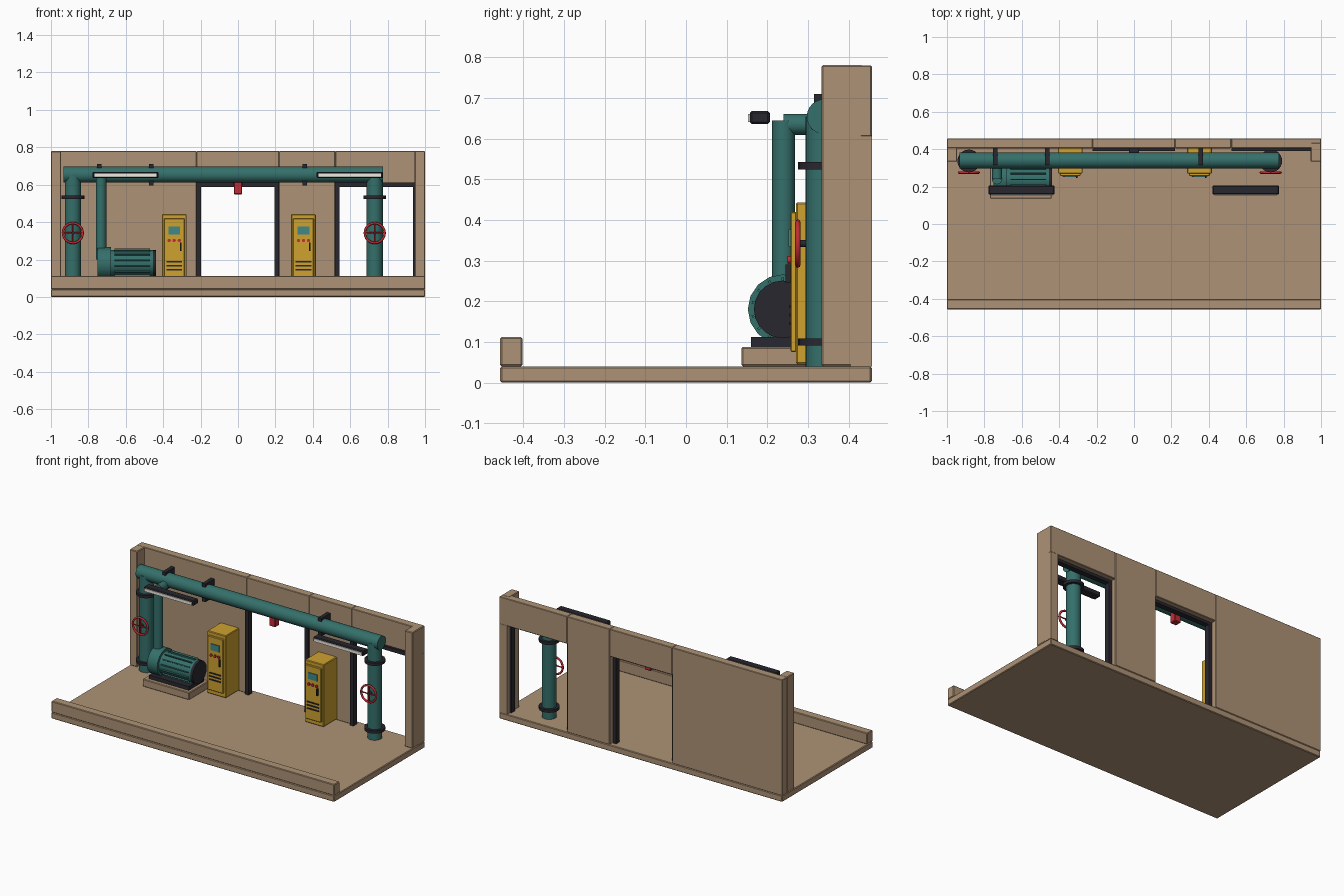
import bpy, math
from mathutils import Vector

if "Cube" in bpy.data.objects:
    bpy.data.objects.remove(bpy.data.objects["Cube"])


def material(name, rgb):
    m = bpy.data.materials.new(name)
    m.diffuse_color = (*rgb, 1)
    m.use_nodes = True
    m.node_tree.nodes["Principled BSDF"].inputs["Base Color"].default_value = m.diffuse_color
    return m


STONE = material("sandstone", (0.42, 0.29, 0.18))
TEAL = material("teal_paint", (0.035, 0.16, 0.145))
DARK = material("dark_metal", (0.022, 0.02, 0.028))
YELLOW = material("yellow_paint", (0.62, 0.36, 0.03))
RED = material("red_paint", (0.55, 0.025, 0.035))
LIGHT = material("lamp_white", (0.85, 0.83, 0.75))
SCREEN = material("screen_teal", (0.05, 0.25, 0.25))


def box(name, x, y, z, mat, bevel=0.0):
    """Box from (min, max) pairs."""
    bpy.ops.mesh.primitive_cube_add(size=1, location=[(a + b) / 2 for a, b in (x, y, z)])
    o = bpy.context.object
    o.name = name
    o.scale = [b - a for a, b in (x, y, z)]
    bpy.ops.object.transform_apply(location=False, rotation=False, scale=True)
    o.data.materials.append(mat)
    if bevel:
        b = o.modifiers.new("bevel", "BEVEL")
        b.width, b.segments = bevel, 1
    return o


def cyl(name, p, q, r, mat, sides=24):
    """Cylinder between two points."""
    p, q = Vector(p), Vector(q)
    bpy.ops.mesh.primitive_cylinder_add(vertices=sides, radius=r, depth=(q - p).length, location=(p + q) / 2)
    o = bpy.context.object
    o.name = name
    o.rotation_euler = (q - p).to_track_quat("Z", "Y").to_euler()
    o.data.materials.append(mat)
    bpy.ops.object.shade_smooth_by_angle(angle=math.radians(35))
    return o


# Floor slab and front curb
box("floor_slab", (-1, 1), (-0.457, 0.457), (0, 0.04), STONE, 0.004)
box("front_curb", (-1, 1), (-0.457, -0.402), (0.04, 0.112), STONE, 0.004)

# Back wall: solid panels, lintels over the two openings, end pillars
WALL = (0.405, 0.457)
for name, x, z0 in (("left_wall", (-1, -0.222), 0.04), ("door_lintel", (-0.222, 0.22), 0.605),
                    ("middle_wall", (0.22, 0.52), 0.04), ("window_lintel", (0.52, 1), 0.605)):
    box(name, x, WALL, (z0, 0.78), STONE, 0.003)
box("right_jamb", (0.945, 1), WALL, (0.04, 0.607), STONE)
box("left_pillar", (-1, -0.945), (0.333, 0.41), (0.04, 0.78), STONE, 0.004)
box("right_pillar", (0.945, 1), (0.333, 0.435), (0.04, 0.781), STONE, 0.004)

# Dark frames around the openings
for name, x0, x1, w in (("door", -0.222, 0.22, 0.024), ("bay", 0.52, 0.947, 0.022)):
    box(name + "_frame_left", (x0, x0 + w), (0.39, 0.425), (0.04, 0.61), DARK)
    box(name + "_frame_right", (x1 - w * (1 if name == "door" else 0.5), x1), (0.39, 0.425), (0.04, 0.61), DARK)
    box(name + "_frame_top", (x0, x1), (0.39, 0.425), (0.588, 0.612), DARK)

# Warning light over the door
box("warning_light_mount", (-0.027, 0.027), (0.38, 0.405), (0.6, 0.635), DARK)
box("warning_light", (-0.022, 0.022), (0.345, 0.388), (0.548, 0.615), RED, 0.004)

# Header pipe with wall brackets
PY, PZ, PR = 0.34, 0.654, 0.043
cyl("header_pipe", (-0.932, PY, PZ), (0.776, PY, PZ), PR, TEAL)
for x in (-0.743, -0.463, 0.357):
    box("pipe_bracket", (x - 0.012, x + 0.012), (0.315, 0.41), (0.595, 0.71), DARK)

# Riser pipes with flanges and handwheels
for x in (-0.883, 0.731):
    cyl("riser_pipe", (x, PY - 0.003, 0.04), (x, PY - 0.003, PZ), PR, TEAL)
    for z in (0.1, 0.533):
        cyl("pipe_flange", (x, PY - 0.003, z - 0.009), (x, PY - 0.003, z + 0.009), 0.061, DARK)
    bpy.ops.mesh.primitive_torus_add(location=(x, 0.275, 0.342), rotation=(math.pi / 2, 0, 0),
                                     major_radius=0.053, minor_radius=0.0065,
                                     major_segments=24, minor_segments=8)
    wheel = bpy.context.object
    wheel.name = "valve_handwheel"
    wheel.data.materials.append(RED)
    bpy.ops.object.shade_smooth()
    cyl("handwheel_spoke", (x - 0.053, 0.275, 0.342), (x + 0.053, 0.275, 0.342), 0.004, RED, 8)
    cyl("handwheel_spoke", (x, 0.275, 0.289), (x, 0.275, 0.395), 0.004, RED, 8)
    cyl("valve_stem", (x, 0.27, 0.342), (x, 0.32, 0.342), 0.009, DARK, 12)

# Pump: pad, feet, volute, finned motor, discharge pipe
MY, MZ = 0.238, 0.18
box("pump_pad", (-0.77, -0.44), (0.136, 0.34), (0.04, 0.088), STONE, 0.004)
box("motor_feet", (-0.74, -0.46), (0.16, 0.316), (0.088, 0.112), DARK)
cyl("pump_volute", (-0.75, MY, MZ), (-0.678, MY, MZ), 0.086, TEAL, 16)
cyl("motor_body", (-0.69, MY, MZ), (-0.45, MY, MZ), 0.07, TEAL, 20)
cyl("motor_end_cap", (-0.455, MY, MZ), (-0.438, MY, MZ), 0.071, DARK, 20)
for i in range(14):
    a = 2 * math.pi * i / 14
    fin = box("motor_fin", (-0.66, -0.47), (MY - 0.003, MY + 0.003), (MZ - 0.008, MZ + 0.008), TEAL)
    fin.location.y += 0.07 * math.sin(a)
    fin.location.z += 0.07 * math.cos(a)
    fin.rotation_euler.x = -a
PX = -0.732
cyl("discharge_pipe", (PX, 0.24, 0.2), (PX, 0.24, 0.645), 0.028, TEAL, 16)
cyl("discharge_elbow", (PX, 0.24, 0.635), (PX, PY, 0.635), 0.026, TEAL, 16)

# Control cabinets
for cx in (-0.341, 0.35):
    box("cabinet_body", (cx - 0.066, cx + 0.066), (0.27, 0.407), (0.045, 0.443), YELLOW, 0.004)
    box("cabinet_door", (cx - 0.055, cx + 0.055), (0.257, 0.272), (0.075, 0.42), YELLOW, 0.003)
    box("cabinet_screen", (cx - 0.031, cx + 0.031), (0.252, 0.26), (0.335, 0.376), SCREEN)
    for dx in (-0.027, 0, 0.027):
        cyl("cabinet_button", (cx + dx, 0.26, 0.302), (cx + dx, 0.25, 0.302), 0.009, RED, 12)
    box("cabinet_handle", (cx + 0.03, cx + 0.038), (0.245, 0.26), (0.245, 0.29), DARK)
    for z in (0.145, 0.166, 0.187):
        box("cabinet_vent", (cx - 0.042, cx + 0.042), (0.253, 0.26), (z - 0.004, z + 0.004), DARK)

# Strip lamps
for x0, x1 in ((-0.778, -0.425), (0.42, 0.775)):
    box("lamp_housing", (x0, x1), (0.157, 0.206), (0.636, 0.668), DARK, 0.005)
    box("lamp_strip", (x0 + 0.01, x1 - 0.01), (0.152, 0.165), (0.641, 0.66), LIGHT)
